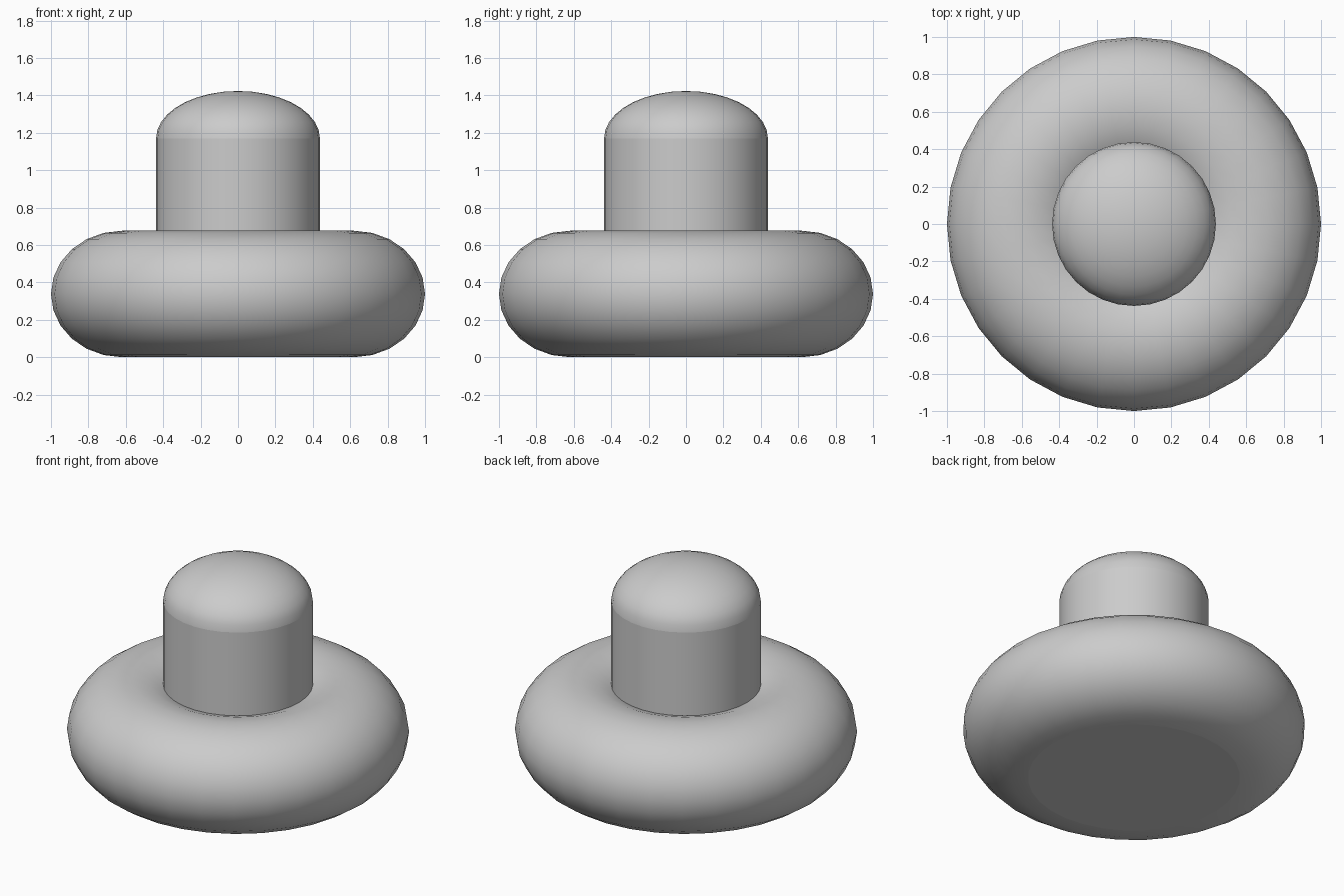
import bpy
import math

SIDES = 32

cube = bpy.data.objects.get("Cube")
if cube:
    bpy.data.objects.remove(cube, do_unlink=True)

grey = bpy.data.materials.new("plain_grey")
grey.use_nodes = True
grey.diffuse_color = (0.6, 0.6, 0.6, 1)
grey.node_tree.nodes["Principled BSDF"].inputs["Base Color"].default_value = (0.6, 0.6, 0.6, 1)


def lathe(name, profile):
    """Spin an (r, z) profile about z; a radius of zero makes a pole."""
    verts, faces, rings = [], [], []
    for r, z in profile:
        count = SIDES if r > 1e-5 else 1
        start = len(verts)
        for i in range(count):
            a = math.tau * i / SIDES
            verts.append((r * math.cos(a), r * math.sin(a), z))
        rings.append([start + i % count for i in range(SIDES)])
    for low, high in zip(rings, rings[1:]):
        for i in range(SIDES):
            j = (i + 1) % SIDES
            loop = list(dict.fromkeys((low[i], low[j], high[j], high[i])))
            faces.append(loop)
    mesh = bpy.data.meshes.new(name)
    mesh.from_pydata(verts, [], faces)
    mesh.materials.append(grey)
    obj = bpy.data.objects.new(name, mesh)
    bpy.context.collection.objects.link(obj)
    bpy.ops.object.select_all(action="DESELECT")
    obj.select_set(True)
    bpy.context.view_layer.objects.active = obj
    bpy.ops.object.shade_smooth_by_angle(angle=math.radians(40))
    return obj


def arc(cr, cz, rr, rz, start, end, steps):
    """Points on an elliptical arc, angles in degrees from outward."""
    angles = [math.radians(start + (end - start) * i / steps) for i in range(steps + 1)]
    return [(cr + rr * math.cos(a), cz + rz * math.sin(a)) for a in angles]


# Rounded ring whose inner slope runs in under the post
lathe("ring_base", arc(0.62, 0.338, 0.38, 0.338, -90, 180, 18))

# Flat disc closing the underside
lathe("bottom_disc", [(0, 0), (0.62, 0)])
bpy.context.object.data.flip_normals()

# Upright post and its domed cap
lathe("post", [(0.438, 0.1), (0.438, 1.17)])
lathe("domed_cap", arc(0, 1.17, 0.438, 0.253, 0, 90, 9))
